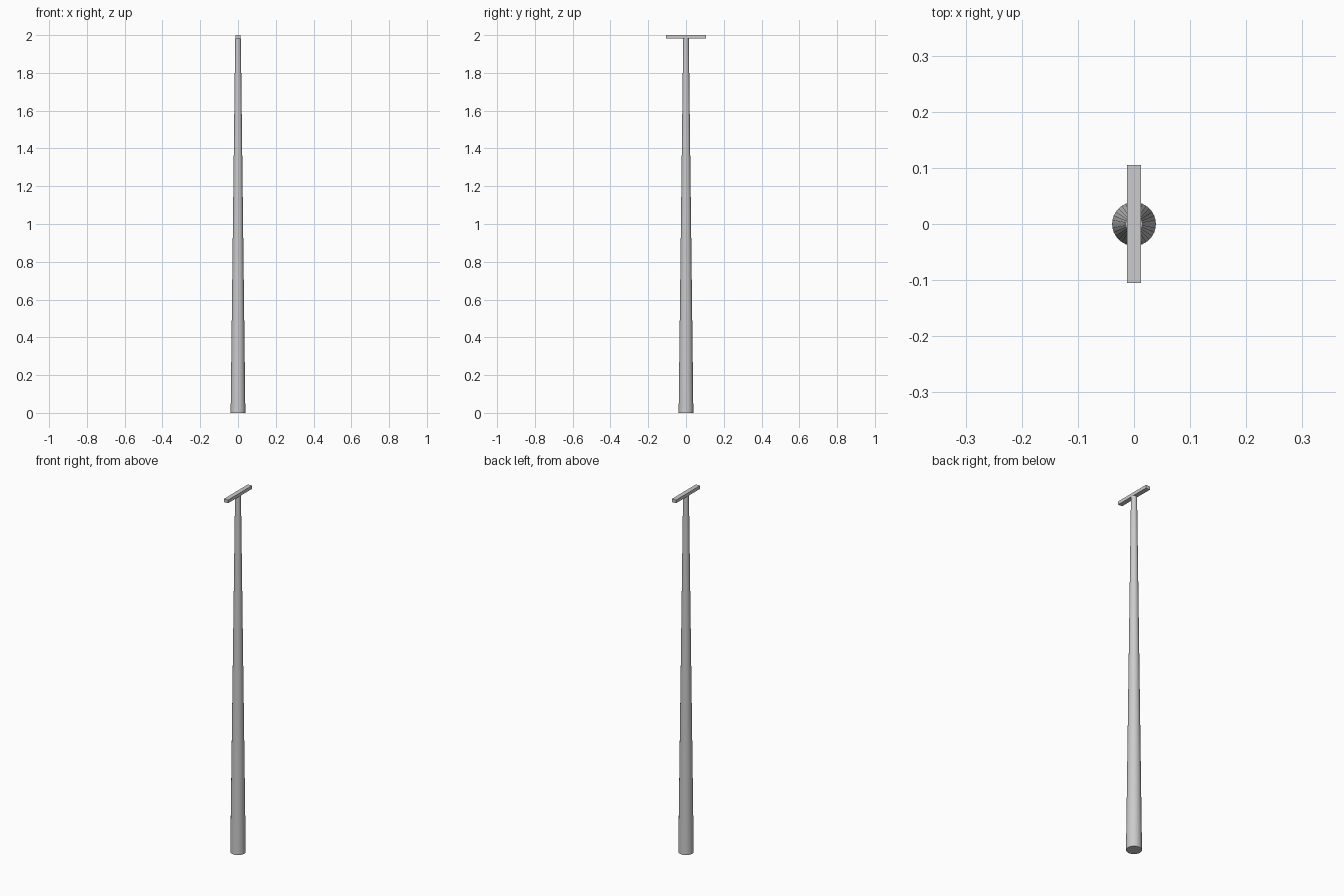
import bpy

if "Cube" in bpy.data.objects:
    bpy.data.objects.remove(bpy.data.objects["Cube"])

BAR_BOTTOM, TOP = 1.982, 2.0

# Tapered round pole
bpy.ops.mesh.primitive_cone_add(vertices=32, radius1=0.039, radius2=0.015,
                                depth=BAR_BOTTOM, location=(0, 0, BAR_BOTTOM / 2))
pole = bpy.context.object
pole.name = "tapered_pole"
bpy.ops.object.shade_smooth_by_angle()

# Flat crossbar on top, running front to back
bpy.ops.mesh.primitive_cube_add(size=1, location=(0, 0, (BAR_BOTTOM + TOP) / 2))
bar = bpy.context.object
bar.name = "crossbar"
bar.scale = (0.025, 0.21, TOP - BAR_BOTTOM)
bpy.ops.object.transform_apply(location=False, rotation=False, scale=True)
